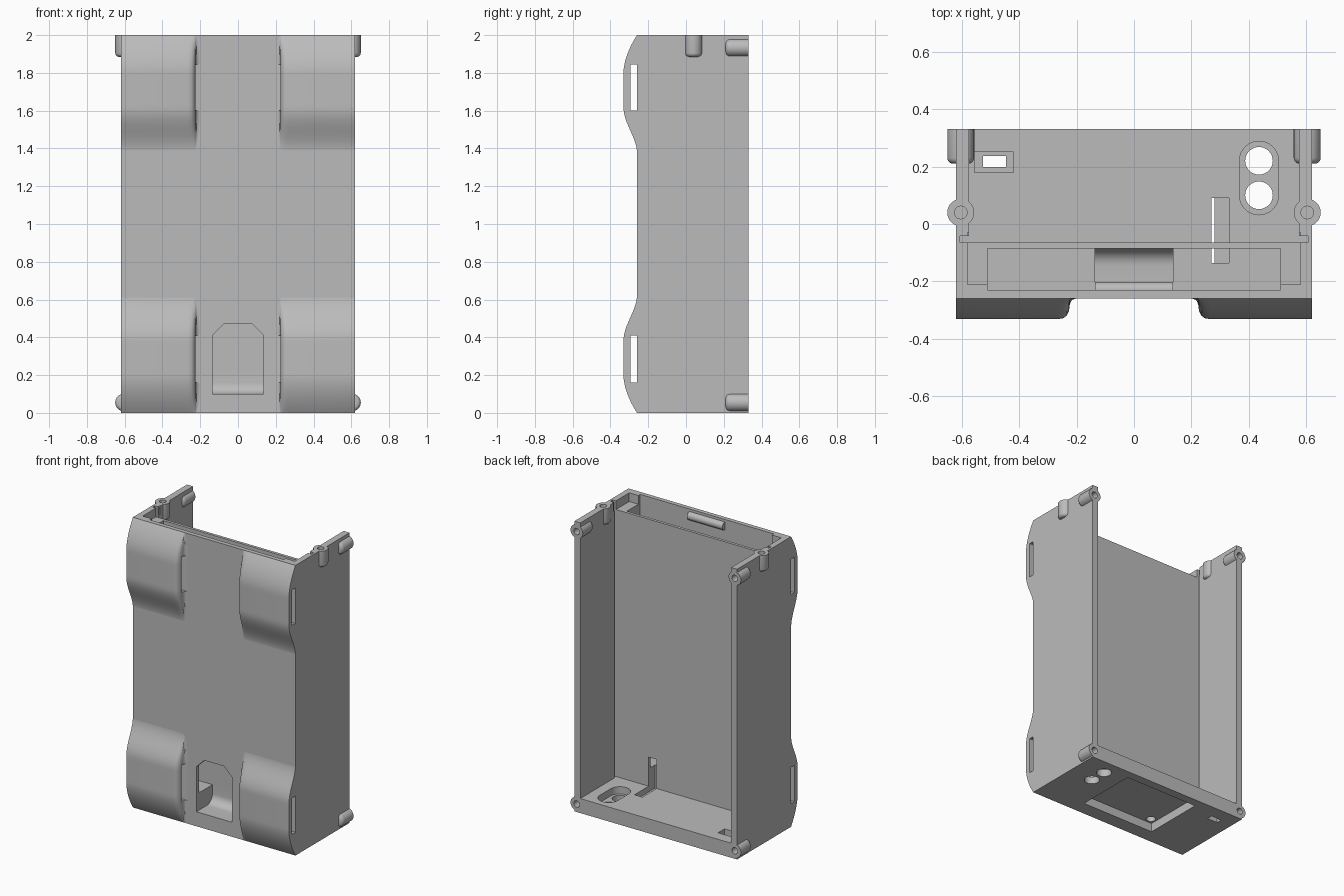
import bpy, bmesh, math
from mathutils import Matrix, Vector

cube = bpy.data.objects.get("Cube")
if cube:
    bpy.data.objects.remove(cube, do_unlink=True)

grey = bpy.data.materials.new("plain grey plastic")
grey.use_nodes = True
colour = (0.5, 0.5, 0.5, 1)
grey.diffuse_color = colour
grey.node_tree.nodes["Principled BSDF"].inputs["Base Color"].default_value = colour


def make(name, bm):
    bmesh.ops.recalc_face_normals(bm, faces=bm.faces)
    mesh = bpy.data.meshes.new(name)
    bm.to_mesh(mesh)
    bm.free()
    mesh.materials.append(grey)
    obj = bpy.data.objects.new(name, mesh)
    bpy.context.collection.objects.link(obj)
    return obj


def box(name, x, y, z):
    bm = bmesh.new()
    bmesh.ops.create_cube(bm, size=1)
    for v in bm.verts:
        v.co = Vector([(r[0] + r[1]) / 2 + c * (r[1] - r[0]) for c, r in zip(v.co, (x, y, z))])
    return make(name, bm)


def prism(name, points, axis, start, end):
    """Extrude a 2D outline along one axis; the outline uses the other two."""
    bm = bmesh.new()
    def place(p, d):
        co = list(p)
        co.insert("xyz".index(axis), d)
        return bm.verts.new(co)
    face = bm.faces.new([place(p, start) for p in points])
    shift = Vector((0, 0, 0))
    shift["xyz".index(axis)] = end - start
    out = bmesh.ops.extrude_face_region(bm, geom=[face], use_keep_orig=True)
    verts = [v for v in out["geom"] if isinstance(v, bmesh.types.BMVert)]
    bmesh.ops.translate(bm, vec=shift, verts=verts)
    return make(name, bm)


def rod(name, axis, centre, radius, start, end, rounding=0):
    """Cylinder along an axis, with its start end optionally rounded."""
    bm = bmesh.new()
    bmesh.ops.create_cone(bm, cap_ends=True, segments=32, radius1=radius, radius2=radius,
                          depth=end - start)
    if rounding:
        low = [e for e in bm.edges if all(v.co.z < 0 for v in e.verts)]
        bmesh.ops.bevel(bm, geom=low, offset=rounding, segments=4, profile=0.5, affect='EDGES')
    turn = {"x": Matrix.Rotation(math.pi / 2, 4, 'Y'),
            "y": Matrix.Rotation(-math.pi / 2, 4, 'X'),
            "z": Matrix.Identity(4)}[axis]
    co = list(centre)
    co.insert("xyz".index(axis), (start + end) / 2)
    bmesh.ops.transform(bm, matrix=Matrix.Translation(co) @ turn, verts=bm.verts)
    return make(name, bm)


def cut(targets, cutter):
    for target in targets:
        mod = target.modifiers.new("cut", 'BOOLEAN')
        mod.operation, mod.solver, mod.object = 'DIFFERENCE', 'EXACT', cutter
        bpy.context.view_layer.update()
        graph = bpy.context.evaluated_depsgraph_get()
        mesh = bpy.data.meshes.new_from_object(target.evaluated_get(graph))
        target.modifiers.clear()
        target.data = mesh
    bpy.data.objects.remove(cutter, do_unlink=True)


def both(v):
    return (-v, v)


# Main case: open at the back and top
case = box("case", both(0.62), (-0.26, 0.33), (0, 2))
parts = [case]
cutters = [
    box("main_cavity", both(0.575), (-0.065, 0.5), (0.1, 2.5)),
    box("panel_groove", both(0.605), (-0.065, -0.042), (0.1, 2.5)),
    box("battery_pocket", both(0.51), (-0.23, -0.085), (0.22, 2.5)),
    box("lid_rebate", both(0.58), (-0.21, -0.03), (1.94, 2.5)),
    box("wire_slot", (0.27, 0.33), (-0.135, 0.09), (0.06, 0.3)),
    box("switch_seat", (-0.555, -0.42), (0.18, 0.25), (0.05, 0.3)),
    box("switch_hole", (-0.525, -0.445), (0.198, 0.237), (-0.1, 0.3)),
    box("base_recess", both(0.28), (-0.16, 0.27), (-0.1, 0.06)),
    rod("base_recess_hole", "z", (-0.24, -0.12), 0.03, -0.1, 0.1),
]

# Connector seat with rounded ends and two round holes
seat = []
for middle, first in ((0.22, 0), (0.1, math.pi)):
    for i in range(17):
        a = first + math.pi * i / 16
        seat.append((0.435 + 0.068 * math.cos(a), middle + 0.068 * math.sin(a)))
cutters.append(prism("connector_seat", seat, "z", 0.05, 0.3))
for y in (0.1, 0.22):
    cutters.append(rod("connector_hole", "z", (0.435, y), 0.048, -0.1, 0.3))

# Front finger opening, with a scooped floor behind it
opening = [(-0.135, 0.1), (0.135, 0.1), (0.135, 0.41), (0.075, 0.47), (-0.075, 0.47), (-0.135, 0.41)]
cutters.append(prism("finger_opening", opening, "y", -0.4, -0.2))
scoop = [(-0.21, 0.3), (-0.21, 0.1)]
for i in range(9):
    a = math.pi / 2 * i / 8
    scoop.append((-0.145 + 0.06 * math.sin(a), 0.16 - 0.06 * math.cos(a)))
scoop.append((-0.085, 0.3))
cutters.append(prism("finger_scoop", scoop, "x", -0.135, 0.135))
for cutter in cutters:
    cut([case], cutter)

# Snap ridge inside the front wall
parts.append(rod("snap_ridge", "x", (-0.23, 1.955), 0.028, -0.135, 0.135))


# Strap pads on the front, each with a through slot
def pad_height(t):
    if t < 0.2:
        return 1 - (1 - t / 0.2) ** 1.8
    if t < 0.38:
        return 1
    return 0.5 + 0.5 * math.cos(math.pi * min(1, (t - 0.38) / 0.25))


edge = [(0.2, 0), (0.213, 0.06), (0.22, 0.16), (0.224, 0.35), (0.226, 0.6),
        (0.234, 0.83), (0.247, 0.96), (0.265, 1), (0.62, 1)]
steps = 42
for side in (-1, 1):
    for level in ("lower", "upper"):
        bm = bmesh.new()
        rings = []
        for x, g in edge:
            ring = []
            for i in range(steps + 1):
                t = 0.63 * i / steps
                z = t if level == "lower" else 2 - t
                ring.append(bm.verts.new((side * x, -0.259 - 0.072 * g * pad_height(t), z)))
            for t in (0.63, 0):
                z = t if level == "lower" else 2 - t
                ring.append(bm.verts.new((side * x, -0.245, z)))
            rings.append(ring)
        n = len(rings[0])
        for r, s in zip(rings, rings[1:]):
            for i in range(n):
                bm.faces.new((r[i], r[(i + 1) % n], s[(i + 1) % n], s[i]))
        bm.faces.new(rings[0])
        bm.faces.new(rings[-1])
        pad = make(("left" if side > 0 else "right") + "_" + level + "_strap_pad", bm)
        z = (0.16, 0.41) if level == "lower" else (1.6, 1.845)
        cut([pad], box("strap_slot", both(0.8), (-0.295, -0.2605), z))
        parts.append(pad)

# Screw bosses: four facing back, two facing up
for side in (-1, 1):
    word = "left" if side > 0 else "right"
    x = side * 0.603
    for level, z in (("lower", 0.055), ("upper", 1.933)):
        boss = rod(word + "_" + level + "_back_boss", "y", (x, z), 0.047, 0.21, 0.33, 0.02)
        cut([boss, case], rod("screw_hole", "y", (x, z), 0.022, 0.23, 0.4))
        parts.append(boss)
    boss = rod(word + "_top_boss", "z", (x, 0.04), 0.047, 1.885, 2, 0.02)
    cut([boss, case], rod("screw_hole", "z", (x, 0.04), 0.022, 1.9, 2.1))
    parts.append(boss)

# Smooth the rounded surfaces and keep the edges sharp
bpy.ops.object.select_all(action='DESELECT')
for obj in parts:
    obj.select_set(True)
bpy.context.view_layer.objects.active = case
bpy.ops.object.shade_smooth_by_angle(angle=math.radians(30))
